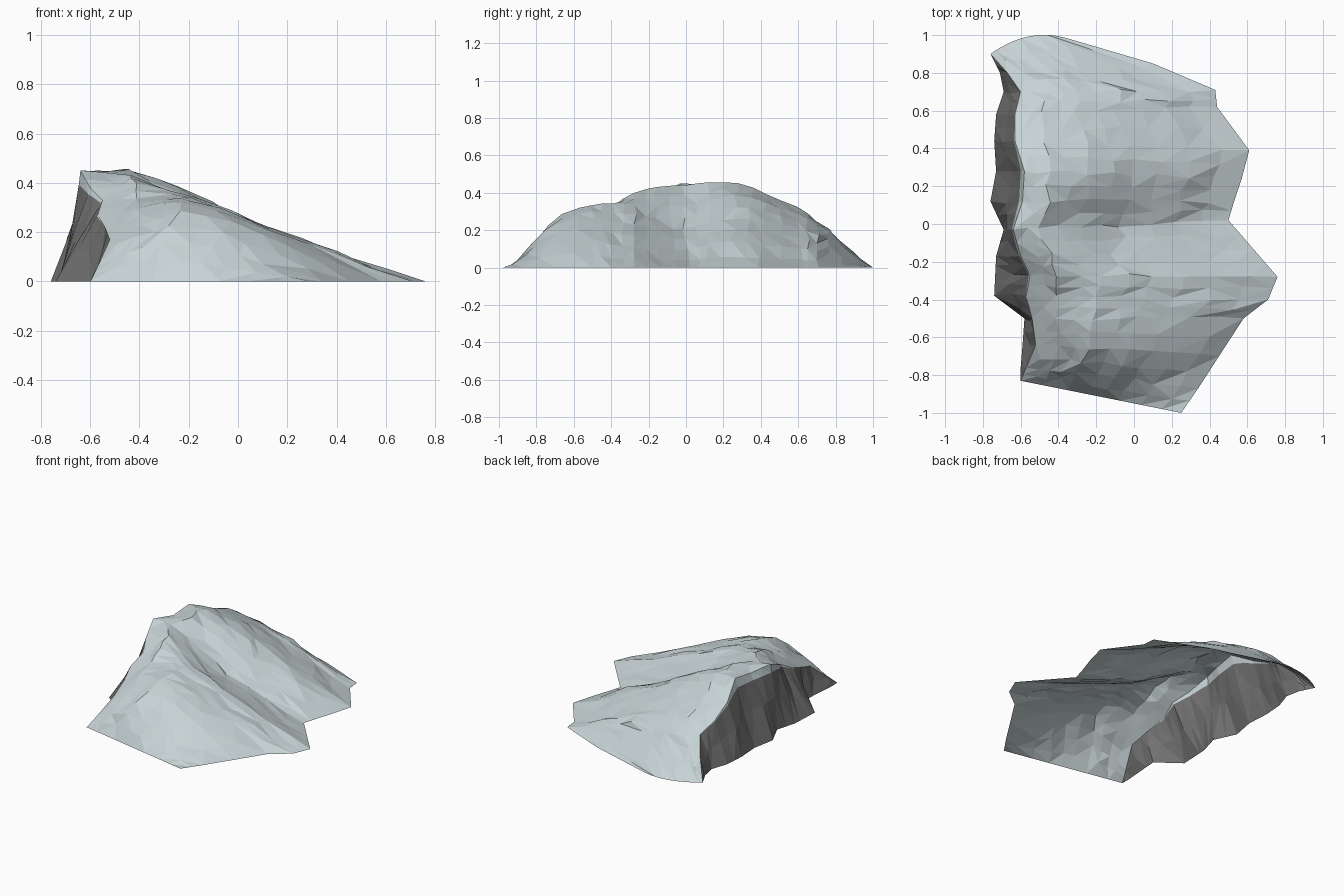
import bpy, bmesh, random

if "Cube" in bpy.data.objects:
    bpy.data.objects.remove(bpy.data.objects["Cube"])
random.seed(4)

def material(name, rgb):
    m = bpy.data.materials.new(name)
    m.diffuse_color = (*rgb, 1)
    m.use_nodes = True
    m.node_tree.nodes["Principled BSDF"].inputs["Base Color"].default_value = m.diffuse_color
    return m

snow = material("pale slope", (0.57, 0.65, 0.665))
rock = material("dark rock", (0.17, 0.166, 0.165))

# Cross-sections from back to front:
# cliff foot x, left y, cliff top x, cliff top z, four slope heights, right edge x, y
ROWS = [
    (-.76, .90, -.76, 0, 0, 0, 0, 0, -.36, .985),
    (-.71, .80, -.67, .12, .16, .155, .125, .055, .10, .85),
    (-.69, .70, -.60, .22, .25, .23, .175, .085, .43, .71),
    (-.73, .58, -.63, .28, .325, .285, .215, .105, .44, .62),
    (-.74, .44, -.63, .355, .39, .345, .25, .12, .61, .39),
    (-.73, .28, -.58, .45, .45, .385, .26, .145, .57, .24),
    (-.76, .12, -.59, .43, .455, .36, .24, .12, .53, .12),
    (-.69, -.03, -.64, .45, .44, .33, .205, .095, .50, .02),
    (-.73, -.17, -.60, .38, .43, .325, .21, .10, .63, -.13),
    (-.735, -.27, -.55, .33, .40, .335, .23, .11, .76, -.28),
    (-.74, -.38, -.57, .27, .335, .345, .245, .12, .71, -.40),
    (-.58, -.50, -.54, .22, .295, .335, .26, .15, .58, -.50),
    (-.59, -.64, -.52, .17, .23, .285, .24, .14, .45, -.70),
    (-.60, -.76, -.57, .06, .12, .155, .145, .07, .34, -.87),
]
FRONT = (-.60, -.83, -.60, 0, 0, 0, 0, 0, .25, -1.0)
KNOTS = (0, .12, .3, .5, .75, 1)
STEPS = (0, .06, .12, .21, .3, .4, .5, .62, .75, .88, 1)

def height(t, hs):
    for k in range(5):
        if t <= KNOTS[k + 1]:
            f = (t - KNOTS[k]) / (KNOTS[k + 1] - KNOTS[k])
            return hs[k] + f * (hs[k + 1] - hs[k])

def between(i, rows):
    """Middle row: straight outline, rounded slope heights."""
    p, q = rows[i], rows[i + 1]
    mid = [(u + v) / 2 for u, v in zip(p, q)]
    if 0 < i < len(rows) - 2:
        o, r = rows[i - 1], rows[i + 2]
        for k in range(4, 8):
            mid[k] = (9 * (p[k] + q[k]) - o[k] - r[k]) / 16
    return mid

rows = ROWS + [FRONT]
fine = []
for i in range(len(rows) - 1):
    fine += [rows[i], between(i, rows)]
fine.append(rows[-1])

bm = bmesh.new()
grid = []
for i, (xb, y, xt, zt, a, b, c, d, xr, yr) in enumerate(fine):
    inner = 0 < i < len(fine) - 1
    jit = lambda s: random.uniform(-s, s) if inner else 0
    bow = max(0, .05 * (1 - i / 2))        # rounded back outline
    # Cliff: foot, rough middle line, and the rock edge just under the crest
    edge = 1 - .13 * (zt / .45) ** 4
    line = [bm.verts.new((xb, y, 0)),
            bm.verts.new((xb + (xt - xb) * .5 + jit(.01), y + jit(.012), zt * .5)),
            bm.verts.new((xb + (xt - xb) * edge, y, zt * edge))]
    # Slope: cliff top down to the right-hand edge
    for t in STEPS:
        s = 1 if 0 < t < 1 else 0
        z = height(t, (zt, a, b, c, d, 0))
        if t == .88 and i < 21:
            z *= .85
        line.append(bm.verts.new((xt + t * (xr - xt) + s * jit(.02),
                                  y + t * (yr - y) + bow * 4 * t * (1 - t) + s * jit(.012),
                                  z + s * jit(.003))))
    grid.append(line)

# Triangulated faces with mixed diagonals, cliff faces in rock colour
for p, q in zip(grid, grid[1:]):
    for j in range(len(p) - 1):
        v = (p[j], q[j], q[j + 1], p[j + 1])
        tris = ((0, 1, 2), (0, 2, 3)) if random.random() < .5 else ((0, 1, 3), (1, 2, 3))
        for tri in tris:
            f = bm.faces.new([v[k] for k in tri])
            f.material_index = 1 if j < 2 else 0
bmesh.ops.remove_doubles(bm, verts=bm.verts[:], dist=.002)
bmesh.ops.dissolve_degenerate(bm, edges=bm.edges[:], dist=.001)

me = bpy.data.meshes.new("hillside")
bm.to_mesh(me)
bm.free()
me.materials.append(snow)
me.materials.append(rock)
ob = bpy.data.objects.new("hillside", me)
bpy.context.collection.objects.link(ob)
